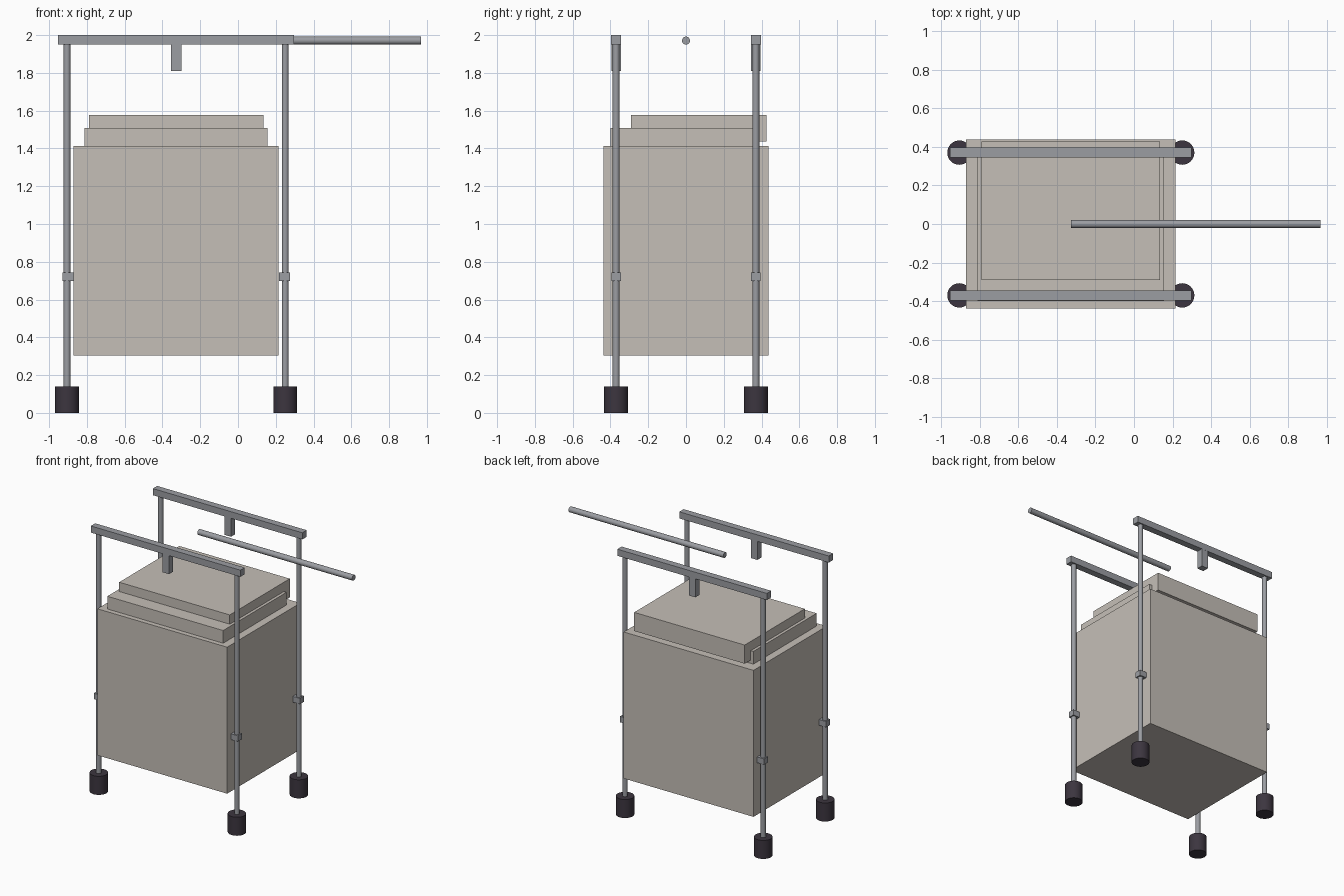
import bpy, math

if "Cube" in bpy.data.objects:
    bpy.data.objects.remove(bpy.data.objects["Cube"])


def material(name, rgb):
    m = bpy.data.materials.new(name)
    m.diffuse_color = (*rgb, 1.0)
    m.use_nodes = True
    m.node_tree.nodes["Principled BSDF"].inputs["Base Color"].default_value = m.diffuse_color
    return m


BEIGE = material("warm beige", (0.56, 0.52, 0.475))
STEEL = material("steel grey", (0.33, 0.34, 0.365))
DARK = material("dark rubber", (0.045, 0.036, 0.05))


def finish(name, mat):
    ob = bpy.context.object
    ob.name = name
    ob.data.materials.append(mat)
    return ob


def box(name, mat, x, y, z):
    """Box from (min, max) ranges on each axis."""
    mid = [(a + b) / 2 for a, b in (x, y, z)]
    bpy.ops.mesh.primitive_cube_add(size=1, location=mid)
    bpy.context.object.scale = [b - a for a, b in (x, y, z)]
    bpy.ops.object.transform_apply(location=False, rotation=False, scale=True)
    return finish(name, mat)


def cylinder(name, mat, radius, length, centre, rotation=(0, 0, 0)):
    bpy.ops.mesh.primitive_cylinder_add(vertices=32, radius=radius, depth=length,
                                        location=centre, rotation=rotation)
    bpy.ops.object.shade_smooth_by_angle(angle=math.radians(40))
    return finish(name, mat)


def extruded_profile(name, mat, profile, x0, x1):
    """Extrude a closed (y, z) outline along x."""
    n = len(profile)
    verts = [(x, y, z) for x in (x0, x1) for y, z in profile]
    faces = [tuple(range(n))[::-1], tuple(range(n, 2 * n))]
    faces += [(i, (i + 1) % n, (i + 1) % n + n, i + n) for i in range(n)]
    me = bpy.data.meshes.new(name)
    me.from_pydata(verts, [], faces)
    ob = bpy.data.objects.new(name, me)
    bpy.context.collection.objects.link(ob)
    me.materials.append(mat)
    return ob


# Cabinet body and raised step
box("cabinet_body", BEIGE, (-0.87, 0.215), (-0.437, 0.437), (0.305, 1.412))
box("cabinet_step", BEIGE, (-0.812, 0.156), (-0.40, 0.355), (1.412, 1.508))

# Lid with a lip hanging down at the back
extruded_profile("lid", BEIGE,
                 [(-0.29, 1.508), (0.36, 1.508), (0.36, 1.437), (0.427, 1.437),
                  (0.427, 1.578), (-0.29, 1.578)], -0.79, 0.134)

# Side frames: rail, hanger, posts, collars and feet
for side, s in (("front", -1), ("back", 1)):
    y = 0.37 * s
    box(f"{side}_rail", STEEL, (-0.953, 0.297), (y - 0.026, y + 0.026), (1.95, 2.0))
    box(f"{side}_hanger", STEEL, (-0.355, -0.30), (y - 0.025, y + 0.025), (1.81, 1.95))
    for end, x, collar_x in (("left", -0.905, -0.90), ("right", 0.25, 0.246)):
        tag = f"{side}_{end}"
        cylinder(f"{tag}_post", STEEL, 0.018, 1.83, (x, y, 1.045))
        cylinder(f"{tag}_foot", DARK, 0.063, 0.14, (x, y, 0.07))
        box(f"{tag}_collar", STEEL, (collar_x - 0.029, collar_x + 0.029),
            (y - 0.025, y + 0.025), (0.698, 0.742))

# Long rod between the rails
cylinder("long_rod", STEEL, 0.021, 1.294, (0.321, 0, 1.971), (0, math.pi / 2, 0))
